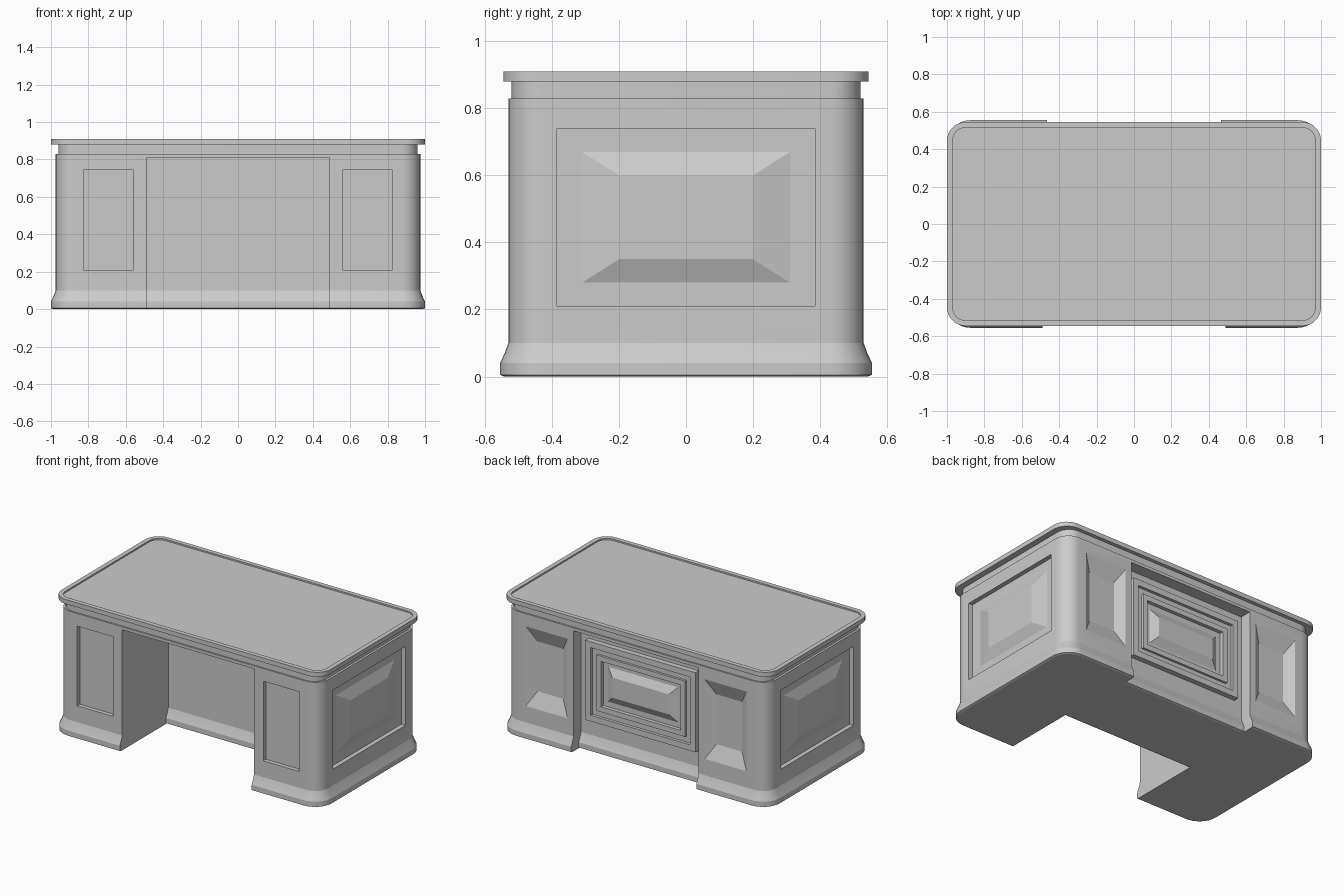
import bpy, bmesh, math
from mathutils import Vector

old = bpy.data.objects.get("Cube")
if old:
    bpy.data.objects.remove(old, do_unlink=True)

grey = bpy.data.materials.new("plain grey")
grey.use_nodes = True
grey.diffuse_color = (0.6, 0.6, 0.6, 1)
grey.node_tree.nodes["Principled BSDF"].inputs["Base Color"].default_value = (0.6, 0.6, 0.6, 1)


def loft(name, loops, smooth=False):
    """Closed solid through a list of matching point loops."""
    bm = bmesh.new()
    rings = [[bm.verts.new(p) for p in loop] for loop in loops]
    for a, b in zip(rings, rings[1:]):
        for i in range(len(a)):
            j = (i + 1) % len(a)
            bm.faces.new((a[i], a[j], b[j], b[i]))
    bm.faces.new(rings[0])
    bm.faces.new(rings[-1])
    bmesh.ops.recalc_face_normals(bm, faces=bm.faces)
    mesh = bpy.data.meshes.new(name)
    bm.to_mesh(mesh)
    bm.free()
    mesh.materials.append(grey)
    obj = bpy.data.objects.new(name, mesh)
    bpy.context.collection.objects.link(obj)
    if smooth:
        shade(obj)
    return obj


def select(obj):
    bpy.ops.object.select_all(action='DESELECT')
    obj.select_set(True)
    bpy.context.view_layer.objects.active = obj


def shade(obj):
    select(obj)
    bpy.ops.object.shade_smooth_by_angle(angle=math.radians(20))


def outline(x, y, r, z, knee=None, back=None):
    """Rounded rectangle, optionally notched at the front and the back."""
    pts = []

    def arc(sx, sy, start):
        for i in range(9):
            a = math.radians(start + 90 * i / 8)
            pts.append((sx * (x - r) + r * math.cos(a), sy * (y - r) + r * math.sin(a), z))

    arc(1, -1, -90)
    arc(1, 1, 0)
    if back is not None:
        w = 0.465
        pts.extend([(w, y, z), (w, back, z), (-w, back, z), (-w, y, z)])
    arc(-1, 1, 90)
    arc(-1, -1, 180)
    if knee is not None:
        w = 0.49
        pts.extend([(-w, -y, z), (-w, knee, z), (w, knee, z), (w, -y, z)])
    return pts


def panel(name, normal, u, half_w, z0, z1, steps):
    """Concentric rectangles on a vertical face; steps are (inset, distance)."""
    n = Vector(normal)
    t = Vector((0, 0, 1)).cross(n)
    loops = []
    for inset, d in steps:
        w, lo, hi = half_w - inset, z0 + inset, z1 - inset
        loops.append([t * (u + a) + n * d + Vector((0, 0, h))
                      for a, h in ((-w, lo), (w, lo), (w, hi), (-w, hi))])
    return loft(name, loops)


# Body with flared plinth, kneehole and recessed back
profile = [(0, 0.012), (0.005, 0.025), (0.04, 0.025), (0.07, 0.011), (0.1, 0), (0.81, 0)]
body = loft("desk_body", [outline(0.975 + o, 0.53 + o, 0.1 + o, z, -0.04 - o, 0.45 + o)
                          for z, o in profile])

# Panel recesses cut into the body
FRONT, BACK = (0, -1, 0), (0, 1, 0)
cutters = []
for s in (-1, 1):
    cutters.append(panel("side_cutter", (s, 0, 0), 0, 0.385, 0.21, 0.74,
                         [(0, 0.945), (0, 1.05)]))
    cutters.append(panel("front_cutter", FRONT, s * 0.692, 0.133, 0.21, 0.745,
                         [(0, 0.502), (0, 0.6)]))
    # Sloped recess, deeper margins at top and bottom
    cut = panel("back_cutter", BACK, s * 0.665, 0.155, 0.21, 0.745,
                [(0.06, 0.49), (0, 0.53), (0, 0.6)])
    for v in cut.data.vertices:
        if v.co.y < 0.5:
            v.co.z += 0.04 if v.co.z < 0.5 else -0.04
    cutters.append(cut)

for cut in cutters:
    cut.hide_render = True
    mod = body.modifiers.new("recess", 'BOOLEAN')
    mod.operation = 'DIFFERENCE'
    mod.solver = 'EXACT'
    mod.object = cut
    select(body)
    bpy.ops.object.modifier_apply(modifier=mod.name)
    bpy.data.objects.remove(cut, do_unlink=True)
shade(body)

# Apron above the kneehole, then the set-back neck
loft("apron", [outline(0.975, 0.53, 0.1, z) for z in (0.81, 0.83)], True)
loft("neck", [outline(0.96, 0.52, 0.09, z) for z in (0.825, 0.885)], True)

# Desktop with a low raised rim
top = [(0, 0.88), (0, 0.91), (0.03, 0.91), (0.03, 0.9)]
loft("desktop", [outline(1 - i, 0.545 - i, 0.1 - i, z) for i, z in top], True)

# Raised bevelled fields on the sides
for s, label in ((-1, "right"), (1, "left")):
    field = panel(label + "_side_field", (s, 0, 0), 0, 0.31, 0.28, 0.67,
                  [(0, 0.94), (0, 0.945), (0.07, 0.973)])
    for v in field.data.vertices:
        if abs(v.co.x) > 0.96:
            v.co.y = math.copysign(0.2, v.co.y)

# Nested frames and bevelled centre on the back
panel("back_centre_panel", BACK, 0, 0.41, 0.21, 0.745,
      [(0, 0.44), (0, 0.485), (0.04, 0.485), (0.04, 0.465), (0.08, 0.465), (0.08, 0.48),
       (0.115, 0.48), (0.115, 0.455), (0.15, 0.455), (0.2, 0.482)])
